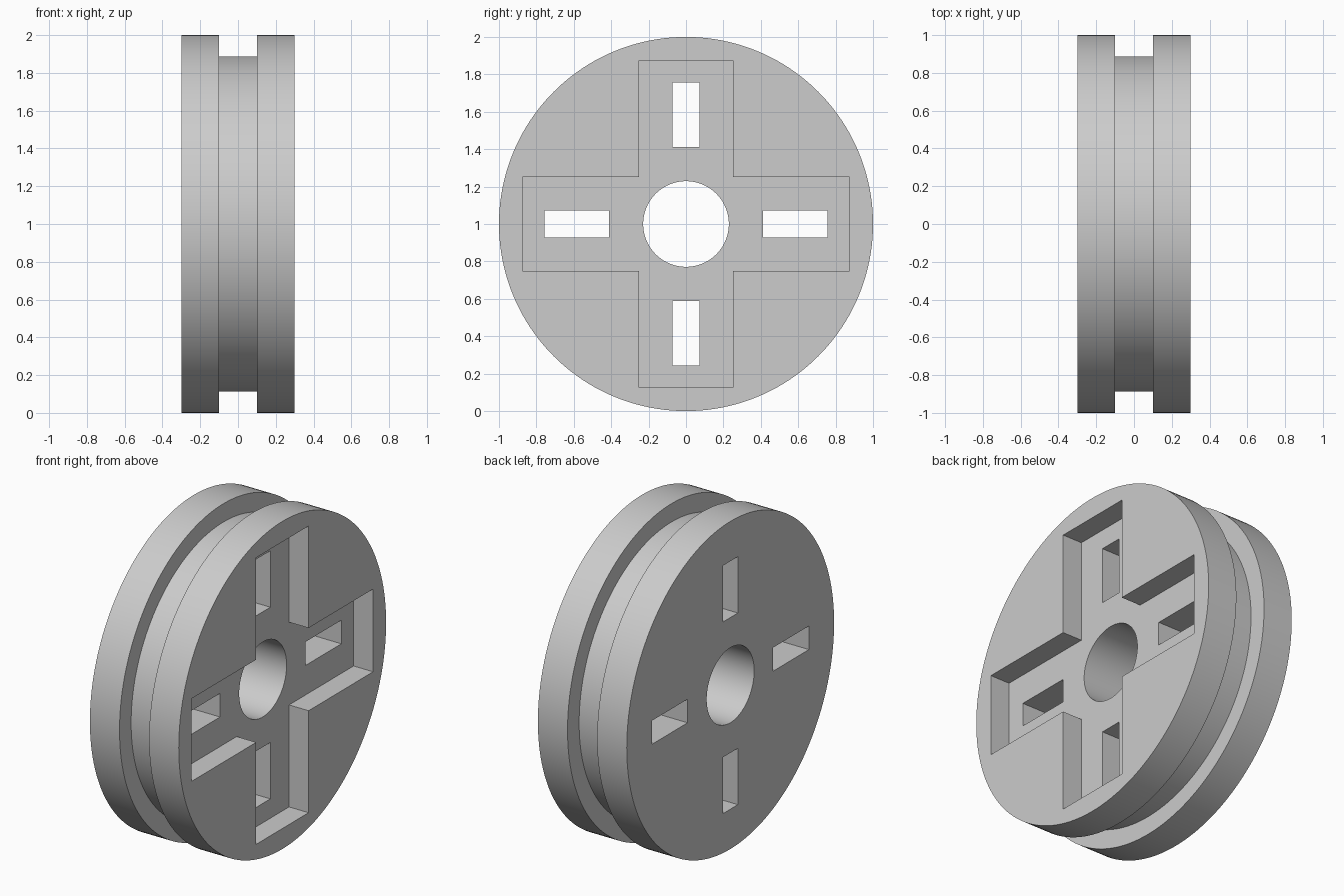
import bpy, bmesh, math

if "Cube" in bpy.data.objects:
    bpy.data.objects.remove(bpy.data.objects["Cube"])

SEG = 160
ZC = 1.0  # height of the wheel axis

grey = bpy.data.materials.new("light grey")
grey.diffuse_color = (0.604, 0.604, 0.604, 1)
grey.use_nodes = True
grey.node_tree.nodes["Principled BSDF"].inputs["Base Color"].default_value = grey.diffuse_color


def circle(r, n):
    return [(r * math.cos(2 * math.pi * i / n), r * math.sin(2 * math.pi * i / n)) for i in range(n)]


def finish(bm, name):
    bmesh.ops.recalc_face_normals(bm, faces=bm.faces[:])
    mesh = bpy.data.meshes.new(name)
    bm.to_mesh(mesh)
    bm.free()
    mesh.materials.append(grey)
    obj = bpy.data.objects.new(name, mesh)
    obj.location.z = ZC
    bpy.context.collection.objects.link(obj)
    return obj


def prisms(name, outlines, x0, x1):
    """Extrude closed (y, z) outlines along x."""
    bm = bmesh.new()
    for pts in outlines:
        a = [bm.verts.new((x0, y, z)) for y, z in pts]
        b = [bm.verts.new((x1, y, z)) for y, z in pts]
        bm.faces.new(a)
        bm.faces.new(b)
        n = len(pts)
        for i in range(n):
            j = (i + 1) % n
            bm.faces.new((a[i], a[j], b[j], b[i]))
    return finish(bm, name)


def turn(pts, k):
    """Rotate an outline by k quarter turns."""
    for _ in range(k):
        pts = [(-z, y) for y, z in pts]
    return pts


# Grooved wheel: rings of the rim profile joined, capped by flat discs
bm = bmesh.new()
profile = [(-0.3, 1.0), (-0.1, 1.0), (-0.1, 0.888), (0.1, 0.888), (0.1, 1.0), (0.3, 1.0)]
rings = [[bm.verts.new((x, y, z)) for y, z in circle(r, SEG)] for x, r in profile]
for a, b in zip(rings, rings[1:]):
    for i in range(SEG):
        j = (i + 1) % SEG
        bm.faces.new((a[i], a[j], b[j], b[i]))
bm.faces.new(rings[0])
bm.faces.new(rings[-1])
wheel = finish(bm, "grooved_wheel")

# Cross-shaped pocket, axle bore and four through slots
W, L = 0.2525, 0.875
arm = [(W, -W), (L, -W), (L, W)]
cross = [p for k in range(4) for p in turn(arm, k)]
slot = [(0.413, -0.072), (0.757, -0.072), (0.757, 0.072), (0.413, 0.072)]
cutters = [
    prisms("cross_pocket_cutter", [cross], 0.168, 0.5),
    prisms("bore_cutter", [circle(0.229, 96)], -0.5, 0.5),
    prisms("slot_cutter", [turn(slot, k) for k in range(4)], -0.5, 0.5),
]

bpy.context.view_layer.objects.active = wheel
wheel.select_set(True)
for c in cutters:
    c.hide_render = True
    mod = wheel.modifiers.new(c.name, 'BOOLEAN')
    mod.operation = 'DIFFERENCE'
    mod.solver = 'EXACT'
    mod.object = c
    bpy.ops.object.modifier_apply(modifier=mod.name)
for c in cutters:
    bpy.data.objects.remove(c)

bpy.ops.object.shade_smooth_by_angle(angle=math.radians(30))
